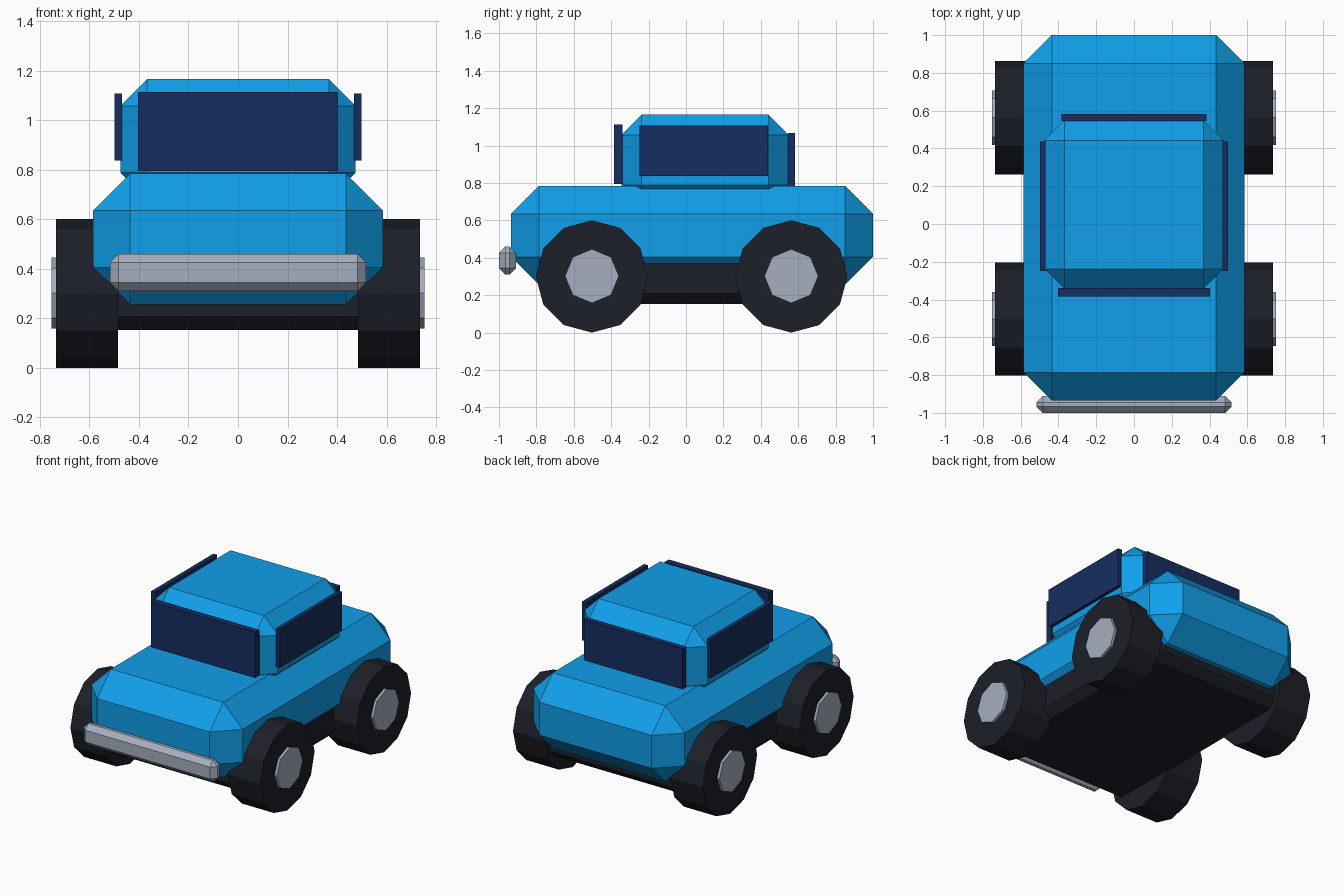
import bpy, bmesh
from math import pi
from mathutils import Matrix

if "Cube" in bpy.data.objects:
    bpy.data.objects.remove(bpy.data.objects["Cube"])


def material(name, rgb):
    m = bpy.data.materials.new(name)
    m.diffuse_color = (*rgb, 1)
    m.use_nodes = True
    m.node_tree.nodes["Principled BSDF"].inputs["Base Color"].default_value = m.diffuse_color
    return m


BLUE = material("blue_paint", (0.005, 0.35, 0.83))
GLASS = material("dark_glass", (0.008, 0.027, 0.115))
RUBBER = material("rubber", (0.012, 0.014, 0.022))
METAL = material("metal", (0.38, 0.43, 0.52))


def finish(name, bm, mat):
    me = bpy.data.meshes.new(name)
    bm.to_mesh(me)
    bm.free()
    me.materials.append(mat)
    ob = bpy.data.objects.new(name, me)
    bpy.context.collection.objects.link(ob)
    return ob


def box(name, x, y, z, mat, chamfer=0):
    """Box from (min, max) ranges, optionally with one-segment chamfers."""
    size = [b - a for a, b in (x, y, z)]
    centre = [(a + b) / 2 for a, b in (x, y, z)]
    bm = bmesh.new()
    bmesh.ops.create_cube(bm, size=1, matrix=Matrix.Translation(centre) @ Matrix.Diagonal((*size, 1)))
    ob = finish(name, bm, mat)
    if chamfer:
        mod = ob.modifiers.new("chamfer", 'BEVEL')
        mod.width = chamfer
        mod.segments = 1
        mod.limit_method = 'NONE'
    return ob


def disc(name, sides, radius, x0, x1, y, z, mat):
    """Cylinder along x with a corner pointing straight up."""
    bm = bmesh.new()
    mat4 = Matrix.Translation(((x0 + x1) / 2, y, z)) @ Matrix.Rotation(pi / 2, 4, 'Y')
    bmesh.ops.create_cone(bm, cap_ends=True, segments=sides, radius1=radius,
                          radius2=radius, depth=abs(x1 - x0), matrix=mat4)
    return finish(name, bm, mat)


# Bodywork
box("body", (-0.585, 0.585), (-0.935, 1.0), (0.255, 0.785), BLUE, 0.15)
box("cabin", (-0.475, 0.475), (-0.345, 0.55), (0.68, 1.165), BLUE, 0.108)
box("chassis", (-0.55, 0.55), (-0.755, 0.815), (0.153, 0.45), RUBBER, 0.055)
box("front_bumper", (-0.517, 0.517), (-1.0, -0.91), (0.31, 0.46), METAL, 0.034)

# Windows
box("windscreen", (-0.403, 0.403), (-0.385, -0.34), (0.795, 1.113), GLASS)
box("rear_window", (-0.383, 0.383), (0.545, 0.583), (0.785, 1.067), GLASS)

# Mirrored side windows, wheels and hubs
for s, side in ((-1, "left"), (1, "right")):
    box(side + "_side_window", sorted((s * 0.468, s * 0.498)), (-0.248, 0.438), (0.837, 1.108), GLASS)
    for y, end in ((-0.503, "front"), (0.563, "rear")):
        disc(f"{end}_{side}_wheel", 12, 0.3, s * 0.485, s * 0.735, y, 0.3, RUBBER)
        disc(f"{end}_{side}_hub", 8, 0.144, s * 0.68, s * 0.753, y, 0.302, METAL)
